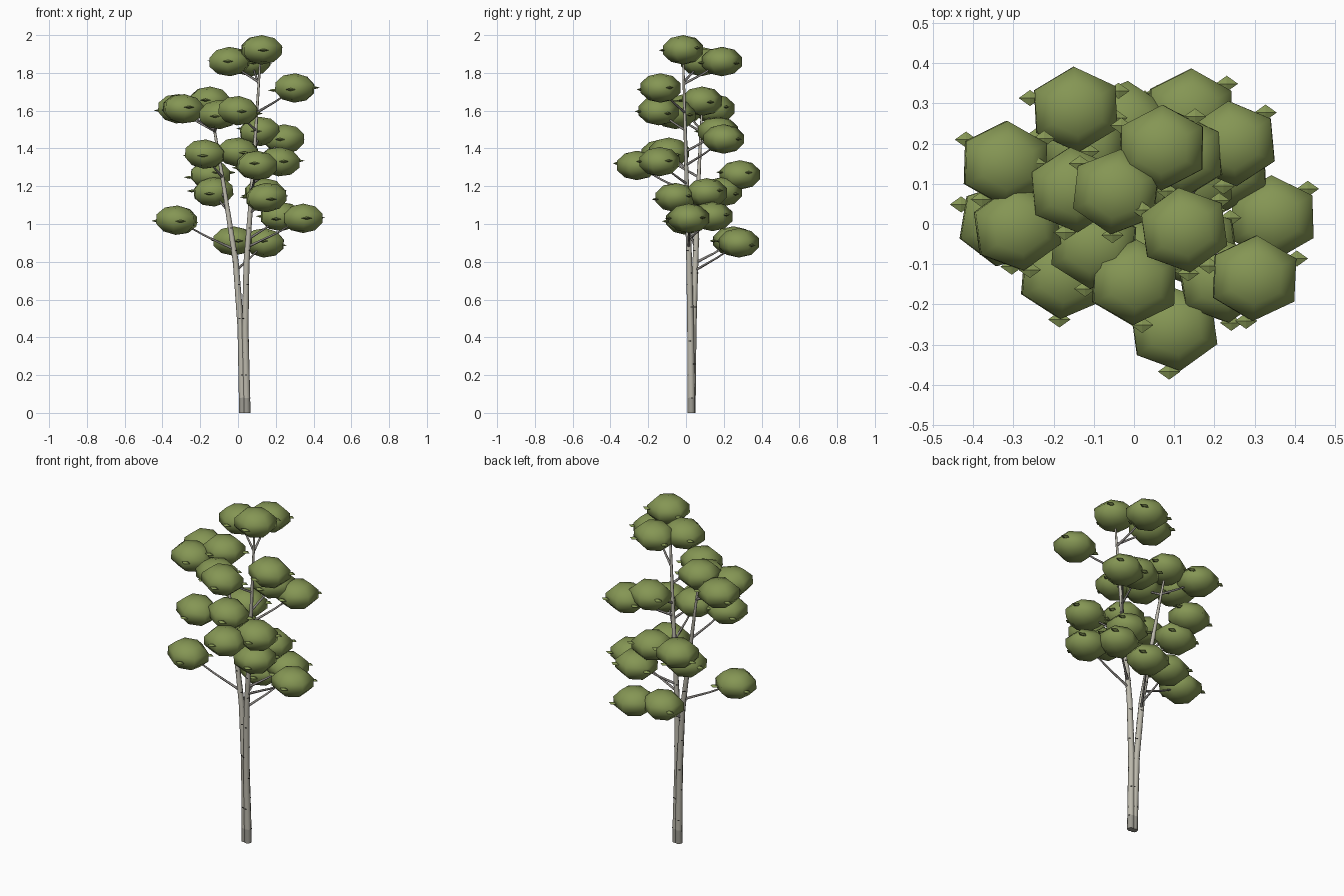
import bpy, bmesh, math, random
from mathutils import Vector, Matrix

if "Cube" in bpy.data.objects:
    bpy.data.objects.remove(bpy.data.objects["Cube"])

random.seed(4)


def material(name, rgb):
    m = bpy.data.materials.new(name)
    m.diffuse_color = (*rgb, 1)
    m.use_nodes = True
    m.node_tree.nodes["Principled BSDF"].inputs["Base Color"].default_value = m.diffuse_color
    return m


LEAF = material("leaf green", (0.235, 0.305, 0.089))
BARK = material("pale bark", (0.50, 0.48, 0.41))
BASE = material("grey root bark", (0.33, 0.32, 0.28))
MARK = material("dark bark marks", (0.03, 0.028, 0.025))
TWIG = material("grey twig", (0.25, 0.235, 0.22))


def finish(bm, name, mats):
    me = bpy.data.meshes.new(name)
    bmesh.ops.recalc_face_normals(bm, faces=bm.faces)
    bm.to_mesh(me)
    bm.free()
    for m in mats:
        me.materials.append(m)
    ob = bpy.data.objects.new(name, me)
    bpy.context.collection.objects.link(ob)
    return ob


def tube(bm, path, radii, sides):
    """Tapered tube through the path points, capped at both ends."""
    rings = []
    for i, (p, r) in enumerate(zip(path, radii)):
        d = path[min(i + 1, len(path) - 1)] - path[max(i - 1, 0)]
        if i == 0 and p.z < 0.001:
            d = Vector((0, 0, 1))          # flat foot on the ground
        q = Vector((0, 0, 1)).rotation_difference(d)
        rings.append([bm.verts.new(p + q @ Vector((r * math.cos(a), r * math.sin(a), 0)))
                      for a in (2 * math.pi * k / sides for k in range(sides))])
    for lo, hi in zip(rings, rings[1:]):
        for k in range(sides):
            j = (k + 1) % sides
            f = bm.faces.new((lo[k], lo[j], hi[j], hi[k]))
            f.smooth = True
    bm.faces.new(rings[0][::-1])
    bm.faces.new(rings[-1])


def at_height(path, z):
    """Point on a trunk path at height z."""
    for a, b in zip(path, path[1:]):
        if z <= b.z:
            return a.lerp(b, (z - a.z) / (b.z - a.z))
    return path[-1].copy()


# Two slim trunks sharing one foot
left = [Vector(p) for p in ((0.025, 0.03, 0), (0.024, 0.032, 0.08), (0.015, 0.038, 0.45), (-0.012, 0.05, 0.8),
                            (-0.075, 0.065, 1.2), (-0.145, 0.085, 1.62))]
right = [Vector(p) for p in ((0.046, 0.028, 0), (0.045, 0.028, 0.08), (0.038, 0.024, 0.45), (0.045, 0.017, 0.8),
                             (0.078, 0.003, 1.25), (0.12, -0.016, 1.9))]
radii = (0.020, 0.0195, 0.0175, 0.0155, 0.011, 0.005)
for name, path in (("left_trunk", left), ("right_trunk", right)):
    bm = bmesh.new()
    tube(bm, path, radii, 8)
    for f in bm.faces:
        f.material_index = int(f.calc_center_median().z < 0.08)
    finish(bm, name, (BARK, BASE))

    # Small dark bark marks around the trunk
    bm = bmesh.new()
    for i in range(18):
        z = 0.08 + i * 0.06
        r = radii[0] - 0.0062 * z
        ang = i * 2.4 + random.uniform(-0.4, 0.4)
        p = at_height(path, z) + Vector((math.cos(ang), math.sin(ang), 0)) * r * 0.96
        bmesh.ops.create_cube(bm, size=1, matrix=Matrix.Translation(p) @ Matrix.Rotation(ang, 4, 'Z')
                              @ Matrix.Diagonal((0.003, 0.011, 0.005, 1)))
    finish(bm, name + "_marks", (MARK,))

# Centres of the foliage clumps
clumps = [(0.125, -0.015, 1.922), (-0.045, 0.08, 1.86), (0.07, 0.19, 1.86), (0.30, -0.135, 1.72),
          (-0.15, 0.085, 1.65), (-0.29, -0.01, 1.61), (-0.32, 0.15, 1.61), (0, -0.145, 1.60),
          (-0.10, -0.055, 1.58), (0.115, 0.17, 1.49), (0.245, 0.20, 1.45), (-0.175, -0.13, 1.37),
          (0, -0.09, 1.38), (0.10, -0.26, 1.31), (0.22, -0.14, 1.33), (-0.145, 0.285, 1.26),
          (-0.13, 0.19, 1.17), (0.14, 0.11, 1.165), (0.15, -0.055, 1.14), (0.225, 0.14, 1.04),
          (0.345, 0.015, 1.03), (-0.325, 0.0, 1.02), (-0.025, 0.25, 0.91), (0.14, 0.28, 0.90)]


def leaf(bm, c):
    """Small flat diamond-shaped leaf."""
    v = [bm.verts.new(c + Vector(o)) for o in ((0.028, 0, 0), (0, 0.02, 0), (-0.028, 0, 0),
                                                (0, -0.02, 0), (0, 0, 0.008), (0, 0, -0.008))]
    for k in range(4):
        j = (k + 1) % 4
        bm.faces.new((v[k], v[j], v[4]))
        bm.faces.new((v[j], v[k], v[5]))


twigs = bmesh.new()
for i, c in enumerate(clumps):
    c = Vector(c)
    # Rounded six-sided clump
    bm = bmesh.new()
    bmesh.ops.create_uvsphere(bm, u_segments=6, v_segments=5, radius=1)
    spin = Matrix.Rotation(random.uniform(-0.17, 0.17), 4, 'Z')
    tilt = Matrix.Rotation(random.uniform(-0.1, 0.1), 4, 'Y')
    bm.transform(Matrix.Translation(c) @ tilt @ spin @ Matrix.Diagonal((0.122, 0.112, 0.078, 1)))
    for f in bm.faces:
        f.smooth = True
    # Three loose leaves around the clump
    for deg in (32, 152, -88):
        a = math.radians(deg + random.uniform(-14, 14))
        leaf(bm, c + Vector((0.118 * math.cos(a), 0.108 * math.sin(a), random.uniform(-0.015, 0.015))))
    finish(bm, "foliage_clump_%02d" % (i + 1), (LEAF,))

    # Branch rising from the nearest trunk
    def gap(path):
        p = at_height(path, c.z - 0.1)
        return math.hypot(p.x - c.x, p.y - c.y)
    path = right if c.z > 1.7 or gap(right) < gap(left) else left
    start = at_height(path, min(c.z - 0.04 - 0.38 * gap(path), path[-1].z))
    tube(twigs, [start, start.lerp(c, 0.5) + Vector((0, 0, -0.006)), c], (0.0075, 0.0055, 0.004), 5)
finish(twigs, "branches", (TWIG,))
